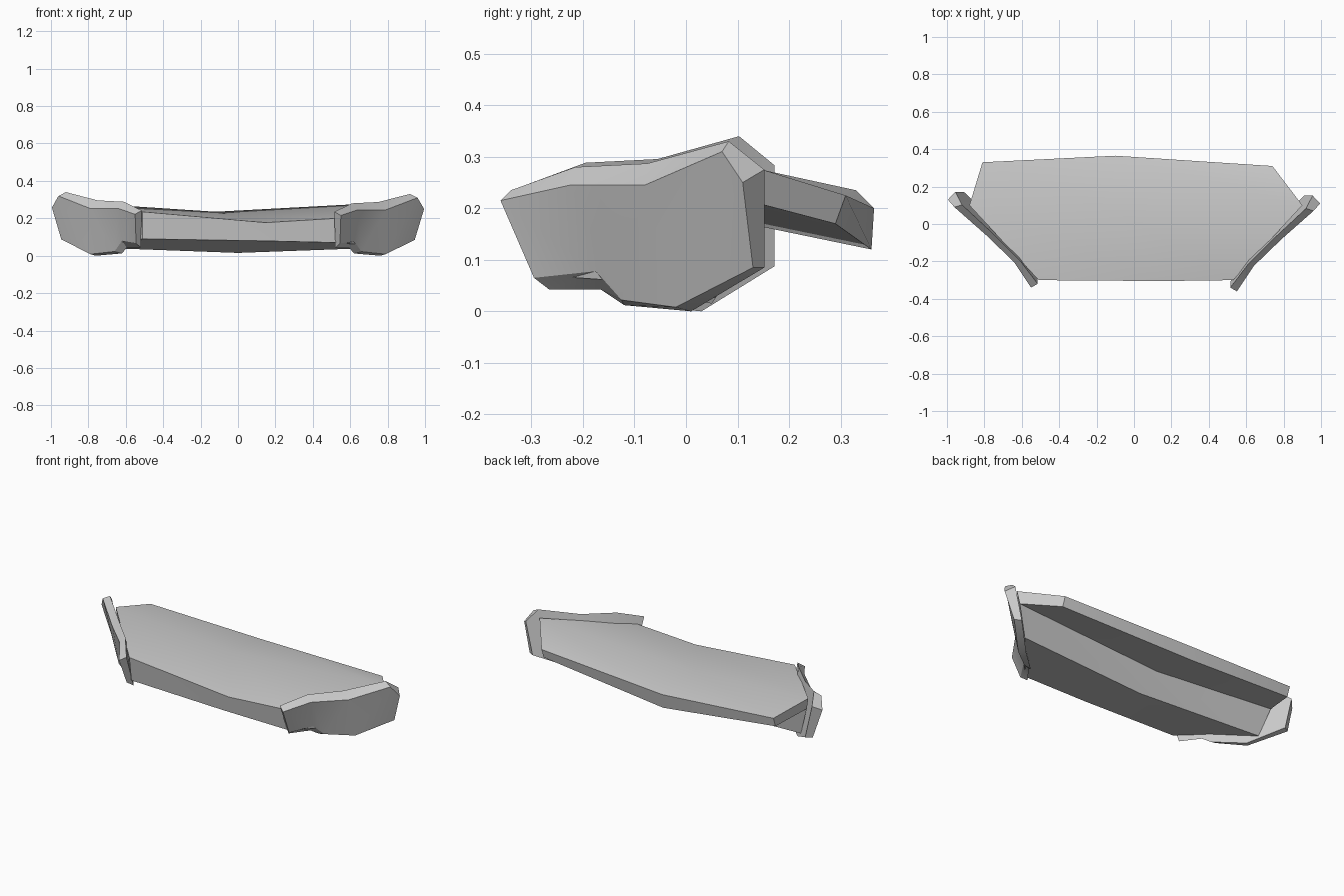
import bpy
import bmesh
import math

default_cube = bpy.data.objects.get("Cube")
if default_cube:
    bpy.data.objects.remove(default_cube, do_unlink=True)

# Single plain grey finish
grey = bpy.data.materials.new("plain grey")
grey.use_nodes = True
grey_value = (0.6, 0.6, 0.6, 1)
grey.diffuse_color = grey_value
grey.node_tree.nodes["Principled BSDF"].inputs["Base Color"].default_value = grey_value


def bridge_loops(bm, loop_a, loop_b):
    """Join two matching closed rings of vertices with quads."""
    count = len(loop_a)
    for i in range(count):
        following = (i + 1) % count
        bm.faces.new((loop_a[i], loop_a[following], loop_b[following], loop_b[i]))


def cap_loop(bm, loop, patches):
    """Close a ring with the listed groups of its corners."""
    for patch in patches:
        bm.faces.new([loop[i] for i in patch])


def loft(name, rings, patches, sharp_angle):
    """Build a capped solid through a series of matching rings."""
    bm = bmesh.new()
    loops = [[bm.verts.new(point) for point in ring] for ring in rings]
    for loop_a, loop_b in zip(loops, loops[1:]):
        bridge_loops(bm, loop_a, loop_b)
    for loop in (loops[0], loops[-1]):
        cap_loop(bm, loop, patches)
    bmesh.ops.recalc_face_normals(bm, faces=bm.faces[:])
    mesh = bpy.data.meshes.new(name)
    bm.to_mesh(mesh)
    bm.free()
    mesh.materials.append(grey)
    obj = bpy.data.objects.new(name, mesh)
    bpy.context.collection.objects.link(obj)

    # Smooth broad surfaces while keeping the creases crisp
    bpy.ops.object.select_all(action="DESELECT")
    obj.select_set(True)
    bpy.context.view_layer.objects.active = obj
    bpy.ops.object.shade_smooth_by_angle(angle=math.radians(sharp_angle))
    return obj


# Main blade: each section runs front lip, ridge, flap tip top and bottom,
# flap root, rear keel, front underside
left_section = [
    (.53, -.3, .2), (.9, .1, .29), (.74, .31, .225), (.74, .29, .17),
    (.88, .1, .22), (.82, .07, .045), (.53, -.28, .07),
]
middle_section = [
    (.15, -.305, .177), (-.12, .08, .235), (-.1, .365, .2), (-.1, .36, .12),
    (-.1, .07, .18), (0, .05, .015), (.1, -.29, .08),
]
right_section = [
    (-.51, -.3, .235), (-.88, .1, .285), (-.81, .33, .235), (-.81, .31, .18),
    (-.87, .1, .22), (-.81, .07, .045), (-.51, -.28, .09),
]
blade_end = [(1, 2, 3, 4), (0, 1, 4, 5, 6)]
loft("main_blade", [left_section, middle_section, right_section], blade_end, 22)

# End plates: swept-back panels with a chamfered rim, outer and inner outlines
outer_outline = [
    (.55, -.36, .215), (.64, -.225, .245), (.79, -.08, .245), (.96, .07, .31),
    (.995, .11, .25), (.945, .13, .085), (.79, -.02, .008), (.66, -.125, .022),
    (.62, -.175, .078), (.545, -.295, .065),
]
inner_outline = [
    (.515, -.34, .235), (.61, -.215, .28), (.75, -.075, .287), (.92, .083, .33),
    (.955, .152, .275), (.91, .152, .085), (.76, .01, 0), (.62, -.12, .012),
    (.595, -.165, .042), (.52, -.265, .042),
]
plate_patches = [(0, 1, 8, 9), (1, 2, 7, 8), (2, 3, 6, 7), (3, 4, 5, 6)]


def place(outline, side, shift_back, lift):
    return [(side * x, y + shift_back, z + lift * z) for x, y, z in outline]


for name, side, shift_back, lift in (
    ("left_end_plate", 1, 0, 0),
    ("right_end_plate", -1, .02, .03),
):
    rings = [place(outline, side, shift_back, lift)
             for outline in (outer_outline, inner_outline)]
    loft(name, rings, plate_patches, 30)
